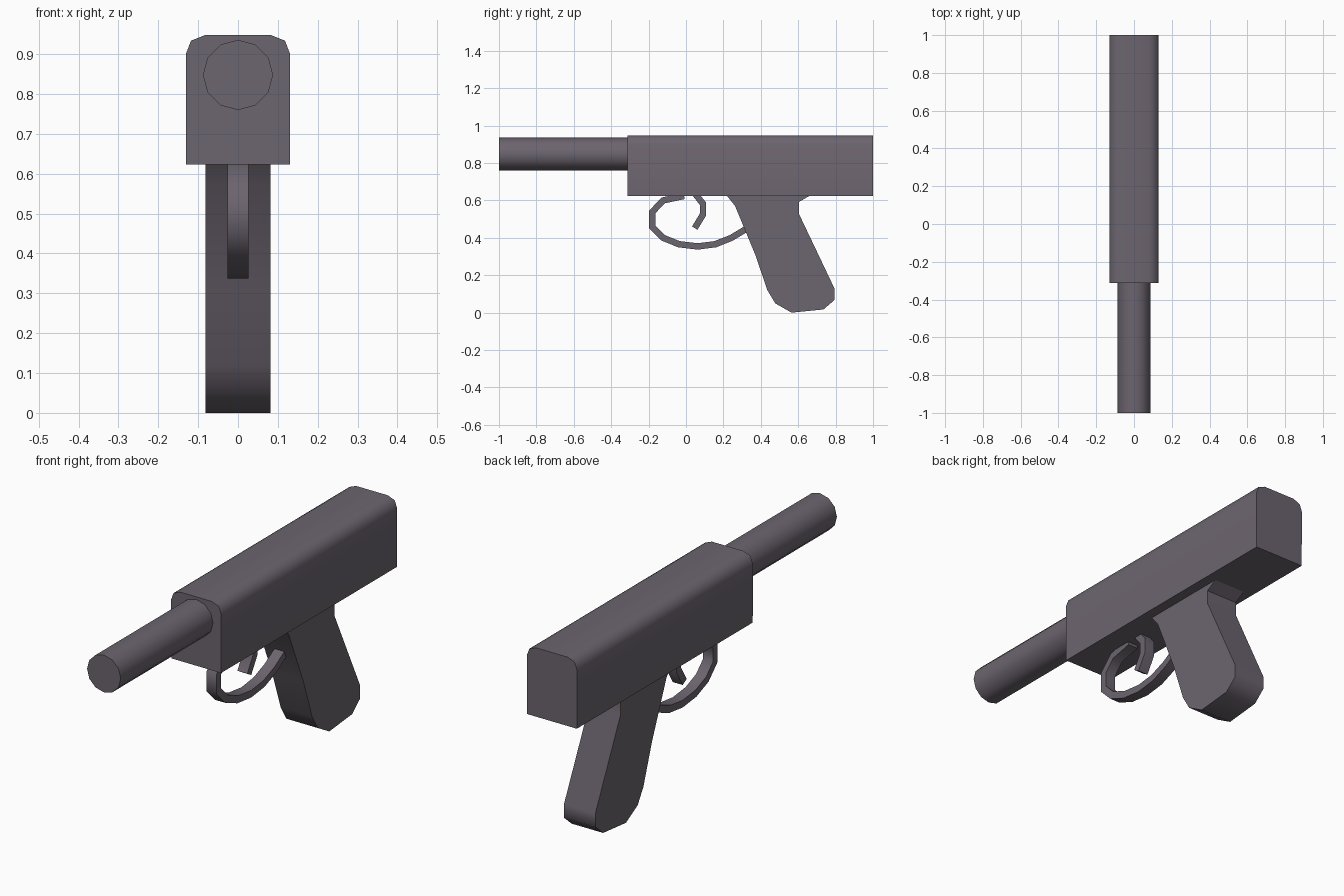
import bpy, bmesh, math
from mathutils import Vector, Matrix

if "Cube" in bpy.data.objects:
    bpy.data.objects.remove(bpy.data.objects["Cube"])

mat = bpy.data.materials.new("dark_grey")
mat.diffuse_color = (0.15, 0.128, 0.158, 1)
mat.use_nodes = True
mat.node_tree.nodes["Principled BSDF"].inputs["Base Color"].default_value = mat.diffuse_color


def finish(name, bm, angle=50):
    bmesh.ops.recalc_face_normals(bm, faces=bm.faces)
    mesh = bpy.data.meshes.new(name)
    bm.to_mesh(mesh)
    bm.free()
    mesh.materials.append(mat)
    ob = bpy.data.objects.new(name, mesh)
    bpy.context.collection.objects.link(ob)
    bpy.ops.object.select_all(action='DESELECT')
    ob.select_set(True)
    bpy.context.view_layer.objects.active = ob
    bpy.ops.object.shade_smooth_by_angle(angle=math.radians(angle))
    return ob


def prism(name, points, along):
    """Closed 3D outline swept along a vector."""
    bm = bmesh.new()
    face = bm.faces.new([bm.verts.new(p) for p in points])
    ext = bmesh.ops.extrude_face_region(bm, geom=[face], use_keep_orig=True)
    moved = [g for g in ext["geom"] if isinstance(g, bmesh.types.BMVert)]
    bmesh.ops.translate(bm, verts=moved, vec=along)
    return finish(name, bm)


def band(name, path, thick, half_width):
    """Rectangular strip following a (y, z) path, with mitred corners."""
    pts = [Vector(p) for p in path]
    bm = bmesh.new()
    rings = []
    for i, p in enumerate(pts):
        d0 = (p - pts[i - 1]).normalized() if i else None
        d1 = (pts[i + 1] - p).normalized() if i < len(pts) - 1 else None
        d0, d1 = d0 or d1, d1 or d0
        t = (d0 + d1).normalized()
        n = Vector((-t.y, t.x)) * (thick / 2 / t.dot(d0))
        a, b = p + n, p - n
        w = half_width
        rings.append([bm.verts.new(c) for c in (
            (-w, a.x, a.y), (w, a.x, a.y), (w, b.x, b.y), (-w, b.x, b.y))])
    for r, s in zip(rings, rings[1:]):
        for k in range(4):
            m = (k + 1) % 4
            bm.faces.new((r[k], r[m], s[m], s[k]))
    bm.faces.new(rings[0])
    bm.faces.new(rings[-1])
    return finish(name, bm)


# Upper body: half section mirrored in x, swept front to back
half = [(0.13, 0.623), (0.131, 0.9), (0.118, 0.934), (0.083, 0.948)]
section = half + [(-x, z) for x, z in reversed(half)]
prism("upper_body", [(x, -0.312, z) for x, z in section], (0, 1.312, 0))

# Barrel: twelve-sided cylinder
bm = bmesh.new()
bmesh.ops.create_cone(bm, cap_ends=True, segments=12, radius1=0.088, radius2=0.088,
                      depth=0.70, matrix=Matrix.Translation((0, -0.65, 0.848))
                      @ Matrix.Rotation(math.pi / 2, 4, 'X'))
finish("barrel", bm)

# Grip: side outline swept across the width
grip = [(0.215, 0.63), (0.262, 0.571), (0.371, 0.308), (0.435, 0.12), (0.477, 0.05),
        (0.564, 0.0), (0.735, 0.017), (0.793, 0.067), (0.793, 0.131),
        (0.604, 0.528), (0.604, 0.592), (0.67, 0.63)]
prism("grip", [(-0.082, y, z) for y, z in grip], (0.164, 0, 0))

# Trigger guard loop
band("trigger_guard", [(-0.01, 0.624), (-0.122, 0.6), (-0.18, 0.539), (-0.18, 0.458),
                       (-0.122, 0.4), (-0.038, 0.366), (0.062, 0.354), (0.157, 0.366),
                       (0.243, 0.4), (0.325, 0.45)], 0.034, 0.026)

# Trigger
band("trigger", [(0.045, 0.64), (0.091, 0.582), (0.091, 0.525), (0.047, 0.452)],
     0.034, 0.026)
